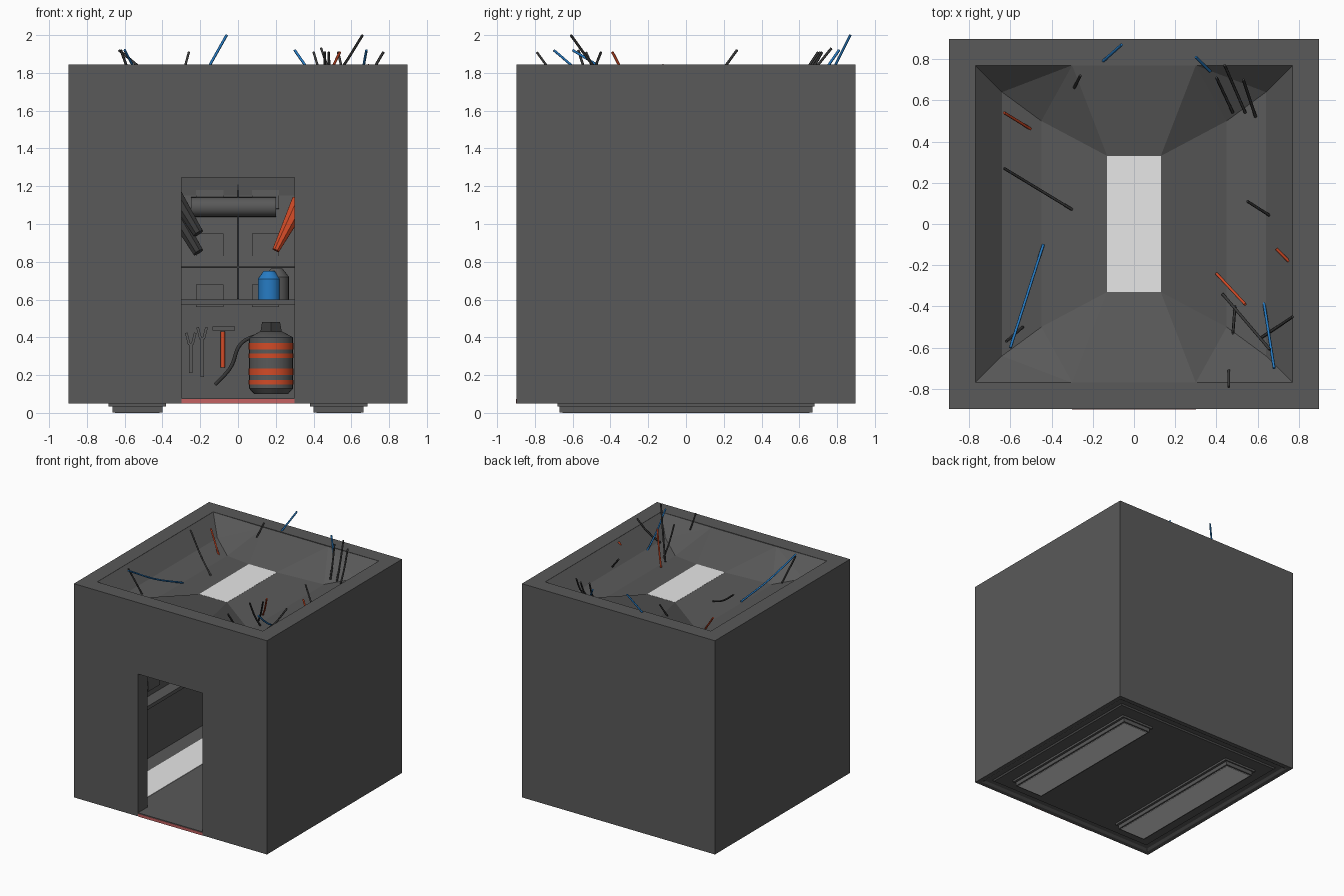
import bpy, bmesh, math
from mathutils import Vector, Matrix

if "Cube" in bpy.data.objects:
    bpy.data.objects.remove(bpy.data.objects["Cube"])


def mat(name, r, g, b):
    m = bpy.data.materials.new(name)
    m.diffuse_color = (r, g, b, 1)
    m.use_nodes = True
    m.node_tree.nodes["Principled BSDF"].inputs["Base Color"].default_value = m.diffuse_color
    return m


GREY = mat("dark_grey", .1, .1, .1)
BLACK = mat("charcoal", .04, .04, .04)
WHITE = mat("lamp_white", .8, .8, .8)
ORANGE = mat("orange_red", .65, .07, .02)
BLUE = mat("blue", .02, .2, .55)
PINK = mat("sill_red", .55, .12, .12)


def mesh_obj(name, bm, m, smooth=False):
    me = bpy.data.meshes.new(name)
    bm.to_mesh(me)
    bm.free()
    me.materials.append(m)
    ob = bpy.data.objects.new(name, me)
    bpy.context.collection.objects.link(ob)
    if smooth:
        bpy.context.view_layer.objects.active = ob
        ob.select_set(True)
        bpy.ops.object.shade_smooth_by_angle(angle=math.radians(40))
        ob.select_set(False)
    return ob


def box(name, x0, x1, y0, y1, z0, z1, m, tilt=None, top=1.0):
    bm = bmesh.new()
    bmesh.ops.create_cube(bm, size=1)
    for v in bm.verts:
        v.co = Vector((v.co.x * (x1 - x0), v.co.y * (y1 - y0), v.co.z * (z1 - z0)))
    if tilt:
        bm.transform(Matrix.Rotation(tilt[1], 4, tilt[0]))
    bm.transform(Matrix.Translation(((x0 + x1) / 2, (y0 + y1) / 2, (z0 + z1) / 2)))
    return mesh_obj(name, bm, m)


def rod(name, a, b, r0, m, r1=None, n=20):
    a, b = Vector(a), Vector(b)
    bm = bmesh.new()
    bmesh.ops.create_cone(bm, cap_ends=True, segments=n, radius1=r0,
                          radius2=r0 if r1 is None else r1, depth=(b - a).length)
    bm.transform(Matrix.Translation((a + b) / 2) @
                 (b - a).to_track_quat('Z', 'Y').to_matrix().to_4x4())
    return mesh_obj(name, bm, m, n > 8)


def cable(name, pts, r, m):
    cu = bpy.data.curves.new(name, 'CURVE')
    cu.dimensions = '3D'
    cu.bevel_depth, cu.bevel_resolution, cu.use_fill_caps = r, 1, True
    s = cu.splines.new('BEZIER')
    s.bezier_points.add(len(pts) - 1)
    for p, c in zip(s.bezier_points, pts):
        p.co = c
        p.handle_left_type = p.handle_right_type = 'AUTO'
    cu.materials.append(m)
    bpy.context.collection.objects.link(bpy.data.objects.new(name, cu))


# cabin shell: outer box with a doorway, and the room inside it
W, TOP, BOT, FLOOR, DW, DH = .897, 1.845, .05, .08, .3, 1.245
bm = bmesh.new()


def face(*pts):
    bm.faces.new([bm.verts.new(p) for p in pts])


def ring(w, z, front=None):
    f = w if front is None else front
    return [(-w, -f, z), (w, -f, z), (w, w, z), (-w, w, z)]


def bridge(a, b, skip=()):
    for i in range(4):
        if i not in skip:
            j = (i + 1) % 4
            face(a[i], a[j], b[j], b[i])


R = .77
rings = [ring(.8, FLOOR, R), ring(.8, .6, R), ring(.87, 1.15, R), ring(R, TOP, R)]
bridge(ring(W, BOT), ring(W, TOP), (0,))
for a, b in zip(rings, rings[1:]):
    bridge(a, b, (0,))
face(*rings[0])
bridge(ring(W, TOP), rings[-1])
# underside with a shallow groove
under = [ring(W, BOT), ring(.86, BOT), ring(.84, .062), ring(.80, .062), ring(.79, .052)]
for a, b in zip(under, under[1:]):
    bridge(a, b)
face(*under[-1])
for s in (-1, 1):
    face((s * W, -W, BOT), (s * W, -W, TOP), (s * DW, -W, TOP), (s * DW, -W, DH), (s * DW, -W, BOT))
    face(*[(s * x, -R, z) for x, z in ((.8, FLOOR), (.8, .6), (.87, 1.15), (R, TOP),
                                       (DW, TOP), (DW, DH), (DW, FLOOR))])
    face((s * DW, -W, FLOOR), (s * DW, -W, DH), (s * DW, -R, DH), (s * DW, -R, FLOOR))
for y in (-W, -R):
    face((-DW, y, DH), (DW, y, DH), (DW, y, TOP), (-DW, y, TOP))
for z in (DH, FLOOR):
    face((-DW, -W, z), (DW, -W, z), (DW, -R, z), (-DW, -R, z))
face((-DW, -W, BOT), (DW, -W, BOT), (DW, -W, FLOOR), (-DW, -W, FLOOR))
bmesh.ops.remove_doubles(bm, verts=bm.verts, dist=.0005)
bmesh.ops.recalc_face_normals(bm, faces=bm.faces)
mesh_obj("cabin_shell", bm, GREY)

# sunken faceted roof around the ceiling lamp
bm = bmesh.new()
T, A, P, Q, C = (.13, .33, 1.745), (.3, R, 1.84), (.45, .5, 1.665), (.64, .64, 1.71), (R, R, 1.844)


def m(p, sx, sy):
    return (p[0] * sx, p[1] * sy, p[2])


for s in (-1, 1):
    for t in (-1, 1):
        for tri in ((A, T, P), (A, P, Q), (A, Q, C)):
            face(*[m(p, s, t) for p in tri])
    for a, b in ((T, P), (P, Q), (Q, C)):
        face(m(a, s, -1), m(a, s, 1), m(b, s, 1), m(b, s, -1))
    face(m(A, -1, s), m(A, 1, s), m(T, 1, s), m(T, -1, s))
bmesh.ops.remove_doubles(bm, verts=bm.verts, dist=.0005)
for f in bm.faces:
    f.normal_update()
    if f.normal.z < 0:
        f.normal_flip()
mesh_obj("roof_panels", bm, GREY)
box("ceiling_lamp", -.13, .13, -.33, .33, 1.738, 1.746, WHITE)

# skid lamps under the floor, lit on both faces
for side, s in (("left", -1), ("right", 1)):
    xs = sorted((s * .40, s * .665))
    box(side + "_skid", xs[0], xs[1], -.67, .67, .003, .055, GREY)
    box(side + "_skid_flange", xs[0] - .02, xs[1] + .02, -.68, .68, .035, .055, GREY)
    box(side + "_under_lamp", xs[0] + .015, xs[1] - .015, -.655, .655, 0, .004, WHITE)
    box(side + "_floor_lamp", xs[0], xs[1], -.67, .67, FLOOR - .003, FLOOR + .004, WHITE)
box("door_sill", -DW, DW, -W - .003, -W + .004, .05, .073, PINK)

# shelf, wall panels and seams on three walls
ANG = math.atan2(.07, .55)
box("back_shelf", -.8, .8, .58, .82, .57, .6, GREY)
for s in (-1, 1):
    box("side_shelf", *sorted((s * .7, s * .82)), -R, .6, .57, .6, GREY)
    box("side_seam", *sorted((s * .81, s * .83)), -R, .8, .766, .774, BLACK)
    for z in (.70, .89, 1.08):
        for i in range(5):
            d = .8 + (z - .6) * .127
            y = -.55 + i * .29
            box("side_panel", s * d - .008, s * d + .008, y - .075, y + .075, z - .06, z + .06,
                GREY, ('Y', s * ANG))
box("back_seam_upright", -.005, .005, .825, .85, .6, DH, BLACK, ('X', -ANG))
box("back_seam", -.8, .8, .81, .83, .766, .774, BLACK)
for z in (.62, .89, 1.14):
    for x in (-.6, -.45, -.15, .145, .45, .6):
        d = .8 + (z - .6) * .127
        box("back_panel", x - .072, x + .072, d - .008, d + .008, z - .06, z + .06, GREY, ('X', -ANG))

# bed roll on the back wall
rod("roll", (-.25, .845, 1.09), (.2, .845, 1.09), .052, GREY)

# levers beside the doorway line of sight
rod("orange_lever", (.2, .72, .86), (.33, .78, 1.12), .02, ORANGE, .05, 8)
for dz in (0, .1):
    rod("dark_grip", (-.21, .7, .85 + dz), (-.33, .76, 1.05 + dz), .03, BLACK, .04, 8)

# blue canister on the shelf
rod("canister", (.165, .68, .6), (.165, .68, .71), .06, BLUE)
rod("canister_top", (.165, .68, .71), (.165, .68, .75), .06, BLUE, .03)
rod("canister_pack", (.205, .72, .6), (.205, .72, .72), .065, GREY)
rod("canister_pack_top", (.205, .72, .72), (.205, .72, .765), .065, GREY, .03)

# striped tank with cap and hose
TX, TY = .175, .62
rod("tank", (TX, TY, .13), (TX, TY, .4), .117, GREY, n=24)
rod("tank_base", (TX, TY, .1), (TX, TY, .13), .09, GREY, .117, 24)
rod("tank_shoulder", (TX, TY, .4), (TX, TY, .43), .117, GREY, .06, 24)
rod("tank_cap", (TX, TY, .43), (TX, TY, .48), .065, BLACK, .055, 6)
for z0, z1 in ((.15, .175), (.2, .235), (.29, .315), (.335, .37)):
    rod("tank_stripe", (TX, TY, z0), (TX, TY, z1), .12, ORANGE, n=24)
cable("tank_hose", [(.13, .6, .42), (.02, .6, .37), (-.04, .62, .24), (-.12, .64, .15)], .011, BLACK)

# hand tools on the lower back wall
rod("hammer_handle", (-.08, .785, .24), (-.08, .785, .43), .012, ORANGE, n=10)
box("hammer_head", -.135, -.015, .77, .8, .435, .457, GREY)
for x, z0, z1 in ((-.25, .21, .37), (-.19, .19, .4)):
    box("wrench_shaft", x - .009, x + .009, .783, .799, z0, z1, GREY)
    for s in (-1, 1):
        box("wrench_jaw", x + s * .016 - .007, x + s * .016 + .007, .783, .799, z1 - .01, z1 + .055,
            GREY, ('Y', s * .25))

# loose cables sticking out of the roof: root, tip, material
cables = [
    ((-.44, -.1, 1.67), (-.6, -.6, 1.92), BLUE), ((-.3, .07, 1.7), (-.63, .27, 1.92), BLACK),
    ((-.5, .46, 1.67), (-.63, .54, 1.83), ORANGE), ((-.15, .79, 1.84), (-.06, .87, 2.0), BLUE),
    ((-.29, .66, 1.8), (-.26, .72, 1.91), BLACK), ((.37, .74, 1.82), (.3, .81, 1.92), BLUE),
    ((.48, .54, 1.7), (.4, .71, 1.91), BLACK), ((.54, .54, 1.7), (.44, .77, 1.93), BLACK),
    ((.59, .52, 1.7), (.53, .7, 1.91), BLACK), ((.66, .04, 1.72), (.55, .11, 1.84), BLACK),
    ((.75, -.18, 1.82), (.69, -.12, 1.84), ORANGE), ((.4, -.24, 1.68), (.54, -.39, 1.91), ORANGE),
    ((.43, -.34, 1.68), (.66, -.61, 2.0), BLACK), ((.49, -.4, 1.67), (.48, -.53, 1.91), BLACK),
    ((.63, -.38, 1.7), (.68, -.7, 1.92), BLUE), ((.62, -.55, 1.71), (.77, -.45, 1.91), BLACK),
    ((.46, -.71, 1.8), (.46, -.79, 1.91), BLACK), ((-.54, -.5, 1.7), (-.62, -.57, 1.92), BLACK),
]
for a, b, c in cables:
    a, b = Vector(a), Vector(b)
    mid = (a + b) / 2 - Vector((0, 0, .02 if (b - a).length > .25 else 0))
    cable("loose_cable", [a, mid, b], .007, c)
